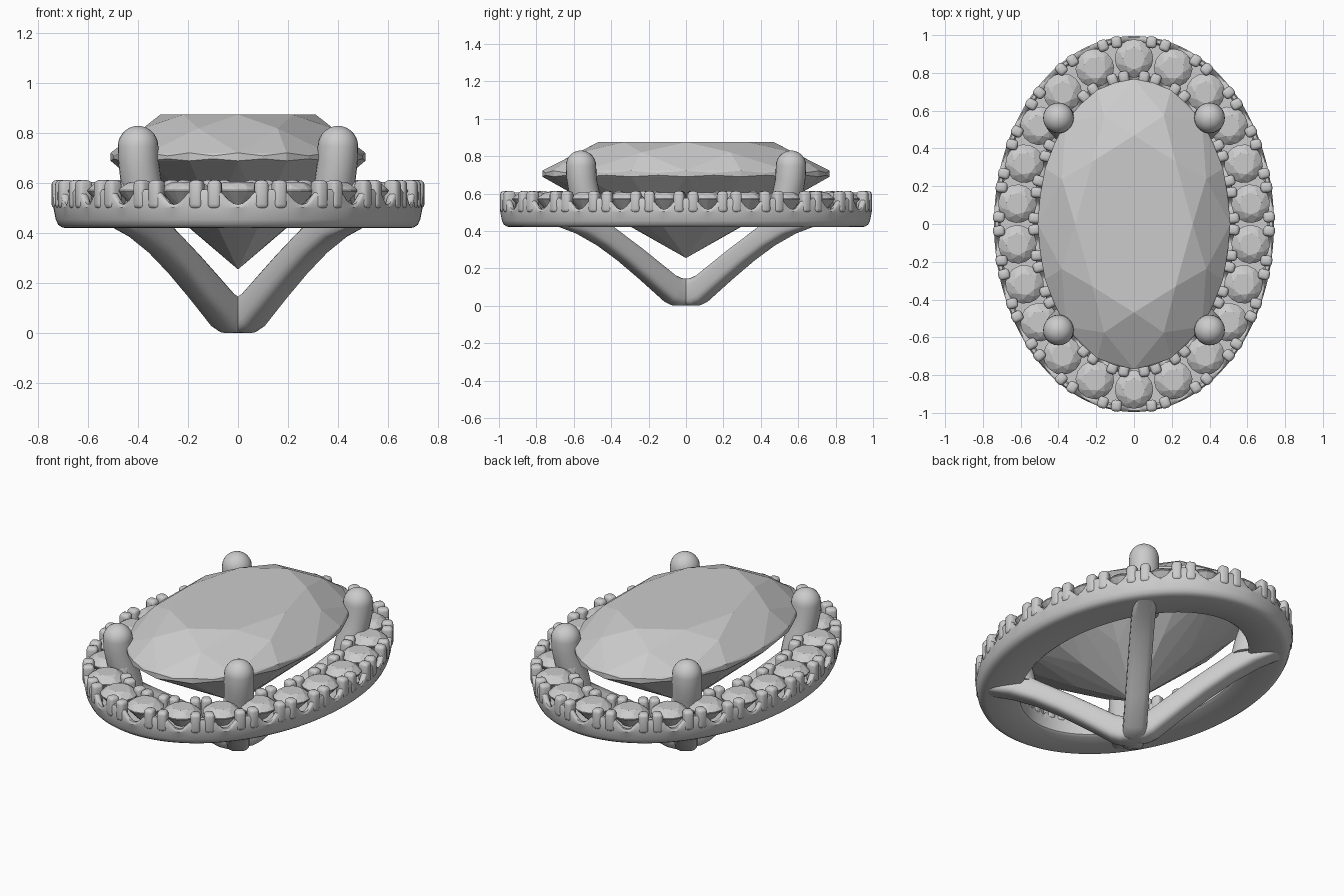
import bpy, bmesh, math
from mathutils import Vector, Matrix

if "Cube" in bpy.data.objects:
    bpy.data.objects.remove(bpy.data.objects["Cube"])

GREY = bpy.data.materials.new("pale grey")
GREY.diffuse_color = (0.6, 0.6, 0.6, 1)
GREY.use_nodes = True
GREY.node_tree.nodes["Principled BSDF"].inputs["Base Color"].default_value = GREY.diffuse_color
A, B = 0.622, 0.876        # centre line of the halo ellipse
COUNT = 22                 # small stones in the halo


def finish(name, bm, smooth=None):
    bmesh.ops.recalc_face_normals(bm, faces=bm.faces)
    me = bpy.data.meshes.new(name)
    bm.to_mesh(me)
    bm.free()
    me.materials.append(GREY)
    ob = bpy.data.objects.new(name, me)
    bpy.context.collection.objects.link(ob)
    if smooth:
        bpy.ops.object.select_all(action='DESELECT')
        ob.select_set(True)
        bpy.context.view_layer.objects.active = ob
        bpy.ops.object.shade_smooth_by_angle(angle=math.radians(smooth))
    return ob


def loft(bm, rings, closed=False):
    """Skin a list of point rings; cap the ends unless the loft is closed."""
    rows = [[bm.verts.new(p) for p in ring] for ring in rings]
    n = len(rows[0])
    pairs = list(zip(rows, rows[1:])) + ([(rows[-1], rows[0])] if closed else [])
    for r, s in pairs:
        for i in range(n):
            bm.faces.new((r[i], r[(i + 1) % n], s[(i + 1) % n], s[i]))
    if not closed:
        bm.faces.new(rows[0])
        bm.faces.new(rows[-1])


def gem(bm, matrix, layers):
    """Faceted stone: hull of (sides, half-step turn, radius, z) layers."""
    pts = []
    for n, turn, r, z in layers:
        for i in range(n):
            a = 2 * math.pi * (i + turn) / n
            pts.append(bm.verts.new(matrix @ Vector((r * math.cos(a), r * math.sin(a), z))))
    bmesh.ops.convex_hull(bm, input=pts)
    bmesh.ops.dissolve_limit(bm, angle_limit=math.radians(1), verts=bm.verts, edges=bm.edges)


# Even spacing along the halo ellipse, starting at the +y end
STEPS = 4000
lengths = [0.0]
for k in range(STEPS):
    t = 2 * math.pi * (k + 0.5) / STEPS
    lengths.append(lengths[-1] + math.hypot(A * math.cos(t), B * math.sin(t)) * 2 * math.pi / STEPS)


def halo_frame(f):
    """Point, outward normal and tangent at fraction f of the way round."""
    target = (f % 1.0) * lengths[-1]
    lo, hi = 0, STEPS
    while hi - lo > 1:
        mid = (lo + hi) // 2
        lo, hi = (mid, hi) if lengths[mid] <= target else (lo, mid)
    t = 2 * math.pi * (lo + (target - lengths[lo]) / (lengths[hi] - lengths[lo])) / STEPS
    p = Vector((A * math.sin(t), B * math.cos(t), 0))
    n = Vector((B * math.sin(t), A * math.cos(t), 0)).normalized()
    return p, n, Vector((n.y, -n.x, 0))


# Halo band with scalloped rims
bm = bmesh.new()
rings = []
cols = COUNT * 14
for c in range(cols):
    p, n, _ = halo_frame(c / cols)
    wave = 0.5 - 0.5 * math.cos(2 * math.pi * c * COUNT / cols)   # 0 at a stone, 1 between
    rim = 0.515 + 0.06 * min(1, wave * 1.7)
    profile = [(0.085, 0.5), (0.085, rim - 0.012), (0.095, rim), (0.112, rim), (0.119, rim - 0.012),
               (0.117, 0.5), (0.108, 0.455), (0.098, 0.434), (0.082, 0.423), (0.06, 0.42),
               (-0.105, 0.42), (-0.118, 0.43), (-0.12, 0.48), (-0.12, rim - 0.01), (-0.112, rim),
               (-0.09, rim), (-0.085, rim - 0.012), (-0.085, 0.5)]
    rings.append([p + n * o + Vector((0, 0, z)) for o, z in profile])
loft(bm, rings, closed=True)
finish("halo_band", bm, 50)

# Small round stones
bm = bmesh.new()
for i in range(COUNT):
    p, n, t = halo_frame(i / COUNT)
    m = Matrix.Translation(p) @ Matrix.Rotation(math.atan2(n.y, n.x), 4, 'Z')
    one = bmesh.new()
    gem(one, m, [(8, 0, 0.058, 0.606), (8, 0.5, 0.08, 0.594), (16, 0, 0.102, 0.573),
                 (16, 0, 0.102, 0.567), (8, 0, 0.045, 0.505), (1, 0, 0, 0.475)])
    tmp = bpy.data.meshes.new("tmp")
    one.to_mesh(tmp)
    one.free()
    bm.from_mesh(tmp)
    bpy.data.meshes.remove(tmp)
finish("halo_stones", bm)

# Small rounded claws, in pairs between the stones on both rims
bead = bmesh.new()
bmesh.ops.create_cube(bead, size=1, matrix=Matrix.Diagonal((0.062, 0.056, 0.115, 1)))
bmesh.ops.bevel(bead, geom=bead.edges[:], offset=0.019, segments=3, profile=0.5, affect='EDGES')
bead_mesh = bpy.data.meshes.new("bead")
bead.to_mesh(bead_mesh)
bead.free()
bm = bmesh.new()
for i in range(COUNT):
    p, n, t = halo_frame((i + 0.5) / COUNT)
    for offset, gap in ((0.093, 0.037), (-0.095, 0.031)):
        for side in (-1, 1):
            pos = p + n * offset + t * gap * side + Vector((0, 0, 0.555))
            turn = math.atan2(n.y, n.x) - side * 0.1
            bead_copy = bead_mesh.copy()
            bead_copy.transform(Matrix.Translation(pos) @ Matrix.Rotation(turn, 4, 'Z'))
            bm.from_mesh(bead_copy)
            bpy.data.meshes.remove(bead_copy)
bpy.data.meshes.remove(bead_mesh)
finish("halo_claws", bm, 60)

# Large oval centre stone
bm = bmesh.new()
gem(bm, Matrix.Diagonal((0.51, 0.768, 1, 1)),
    [(8, 0, 0.61, 0.875), (8, 0.5, 0.81, 0.82), (16, 0, 1, 0.722), (16, 0.5, 0.995, 0.71),
     (16, 0, 1, 0.69), (16, 0.5, 0.995, 0.698), (8, 0.5, 0.5, 0.46), (1, 0, 0, 0.255)])
finish("centre_stone", bm)

# Four posts with domed tips, and the four arms that meet below
post = [(0.44, 0.63, 0.085), (0.52, 0.645, 0.084), (0.61, 0.67, 0.082), (0.68, 0.686, 0.081)]
post += [(0.748 + 0.082 * math.sin(a), 0.69, max(0.002, 0.081 * math.cos(a)))
         for a in [math.pi / 2 * k / 7 for k in range(8)]]
arm = [((-0.04, 0.0), (-0.03, 0.14)), ((0.07, 0.0), (0.05, 0.15)), ((0.12, 0.02), (0.09, 0.165)),
       ((0.276, 0.135), (0.22, 0.25)), ((0.42, 0.235), (0.32, 0.315)), ((0.56, 0.32), (0.41, 0.37)),
       ((0.70, 0.385), (0.49, 0.42)), ((0.83, 0.425), (0.55, 0.46)), ((0.84, 0.46), (0.58, 0.50))]
for sx, sy, label in ((1, 1, "back_right"), (-1, 1, "back_left"), (1, -1, "front_right"), (-1, -1, "front_left")):
    d = Vector((0.58 * sx, 0.814 * sy, 0))
    w = Vector((-d.y, d.x, 0))
    bm = bmesh.new()
    loft(bm, [[d * dist + Vector((r * math.cos(a), r * math.sin(a), z))
               for a in [2 * math.pi * k / 24 for k in range(24)]] for z, dist, r in post])
    finish("post_" + label, bm, 40)

    bm = bmesh.new()
    rings = []
    for (d0, z0), (d1, z1) in arm:
        ring = []
        for k in range(20):
            a = 2 * math.pi * k / 20
            c, s = math.cos(a), math.sin(a)
            u = math.copysign(abs(c) ** 0.6, c) * 0.065
            v = 0.5 + 0.5 * math.copysign(abs(s) ** 0.6, s)
            ring.append(d * (d0 + (d1 - d0) * v) + w * u + Vector((0, 0, z0 + (z1 - z0) * v)))
        rings.append(ring)
    loft(bm, rings)
    finish("arm_" + label, bm, 50)
